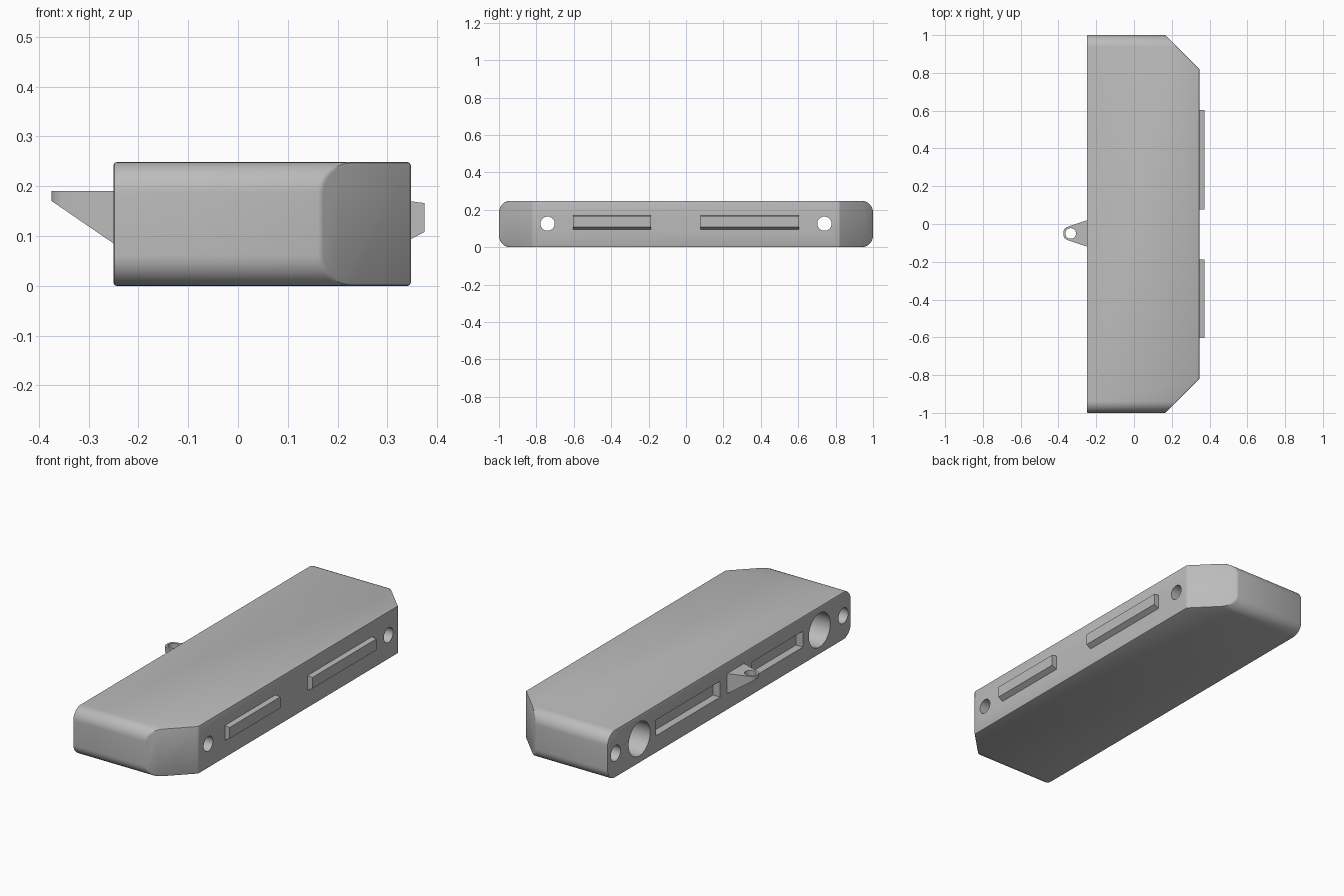
import bpy, bmesh, math
from mathutils import Vector, Matrix

default = bpy.data.objects.get("Cube")
if default:
    bpy.data.objects.remove(default, do_unlink=True)

grey = bpy.data.materials.new("plain grey")
grey.use_nodes = True
COLOUR = (0.5, 0.5, 0.5, 1)
grey.diffuse_color = COLOUR
grey.node_tree.nodes["Principled BSDF"].inputs["Base Color"].default_value = COLOUR

BACK, FRONT = -0.25, 0.347      # long faces of the body in x
HEIGHT, MID = 0.248, 0.126


def finish(name, bm):
    bmesh.ops.recalc_face_normals(bm, faces=bm.faces)
    mesh = bpy.data.meshes.new(name)
    bm.to_mesh(mesh)
    bm.free()
    mesh.materials.append(grey)
    ob = bpy.data.objects.new(name, mesh)
    bpy.context.collection.objects.link(ob)
    return ob


def prism(name, points, offset):
    """Extrude a flat outline along an offset."""
    bm = bmesh.new()
    face = bm.faces.new([bm.verts.new(p) for p in points])
    new = bmesh.ops.extrude_face_region(bm, geom=[face])["geom"]
    verts = [v for v in new if isinstance(v, bmesh.types.BMVert)]
    bmesh.ops.translate(bm, verts=verts, vec=Vector(offset))
    return finish(name, bm)


def cylinder(name, centre, radius, depth, axis):
    bm = bmesh.new()
    turn = Matrix.Rotation(math.pi / 2, 4, "Y") if axis == "X" else Matrix()
    bmesh.ops.create_cone(bm, cap_ends=True, segments=48, radius1=radius, radius2=radius,
                          depth=depth, matrix=Matrix.Translation(centre) @ turn)
    return finish(name, bm)


def apply_modifiers(ob):
    graph = bpy.context.evaluated_depsgraph_get()
    ob.data = bpy.data.meshes.new_from_object(ob.evaluated_get(graph))
    ob.modifiers.clear()


def cut(ob, cutters):
    for c in cutters:
        mod = ob.modifiers.new("cut", "BOOLEAN")
        mod.operation, mod.solver, mod.object = "DIFFERENCE", "EXACT", c
    apply_modifiers(ob)
    for c in cutters:
        bpy.data.objects.remove(c, do_unlink=True)


def smooth(ob):
    bpy.ops.object.select_all(action="DESELECT")
    ob.select_set(True)
    bpy.context.view_layer.objects.active = ob
    bpy.ops.object.shade_smooth_by_angle(angle=math.radians(30))


# Body: rounded end profile swept across x
R, STEPS = 0.062, 10
outline = []
for k, (sy, top) in enumerate([(1, 1), (-1, 1), (-1, 0), (1, 0)]):
    cy, cz = sy * (1 - R), (HEIGHT - R if top else R)
    for i in range(STEPS + 1):
        a = math.pi / 2 * (k + i / STEPS)
        outline.append((BACK, cy + R * math.cos(a), cz + R * math.sin(a)))
body = prism("body", outline, (FRONT - BACK, 0, 0))

# Slanted corners on the +x side
bm = bmesh.new()
bm.from_mesh(body.data)
for s in (1, -1):
    bmesh.ops.bisect_plane(bm, geom=bm.verts[:] + bm.edges[:] + bm.faces[:],
                           plane_co=(FRONT, s * 0.82, 0), plane_no=(1, s, 0), clear_outer=True)
    bmesh.ops.holes_fill(bm, edges=[e for e in bm.edges if e.is_boundary])
bmesh.ops.remove_doubles(bm, verts=bm.verts, dist=0.0005)
bmesh.ops.recalc_face_normals(bm, faces=bm.faces)
bm.to_mesh(body.data)
bm.free()

# Softened edges
bevel = body.modifiers.new("soft edges", "BEVEL")
bevel.width, bevel.segments, bevel.angle_limit = 0.006, 2, math.radians(35)
apply_modifiers(body)

# Bolt holes with counterbores, blind end holes, and slot recesses
SLOTS = [("left", 0.077, 0.603), ("right", -0.603, -0.187)]
cutters = []
for s in (1, -1):
    cutters += [cylinder("bolt_hole", (0, s * 0.74, MID), 0.038, 2, "X"),
                cylinder("counterbore", (BACK, s * 0.74, MID), 0.088, 0.3, "X"),
                cylinder("end_hole", (BACK, s * 0.935, MID), 0.04, 0.3, "X")]
for side, y0, y1 in SLOTS:
    x0, x1 = BACK - 0.05, BACK + 0.04
    cutters.append(prism("recess", [(x0, y0, 0.09), (x1, y0, 0.09),
                                    (x1, y0, 0.172), (x0, y0, 0.172)], (0, y1 - y0, 0)))
cut(body, cutters)
smooth(body)

# Raised tongues on the +x face
for side, y0, y1 in SLOTS:
    x0, x1 = FRONT - 0.01, 0.374
    prism(side + "_tongue", [(x0, y0, 0.088), (x1, y0, 0.108),
                             (x1, y0, 0.166), (x0, y0, 0.171)], (0, y1 - y0, 0))

# Pierced lug on the -x face: plan outline with a sloping underside
TIP, LUG_Y = -0.374, -0.05
half = [(BACK + 0.002, 0.07), (-0.355, 0.034), (-0.367, 0.026), (TIP, 0.012)]
plan = [(x, LUG_Y + w, 0.19) for x, w in half] + [(x, LUG_Y - w, 0.19) for x, w in reversed(half)]
lug = prism("lug", plan, (0, 0, -0.15))
for v in lug.data.vertices:
    if v.co.z < 0.1:
        v.co.z = 0.17 - 0.085 * (v.co.x - TIP) / (BACK - TIP)
cut(lug, [cylinder("lug_hole", (-0.335, LUG_Y, 0.15), 0.028, 0.4, "Z")])
smooth(lug)
